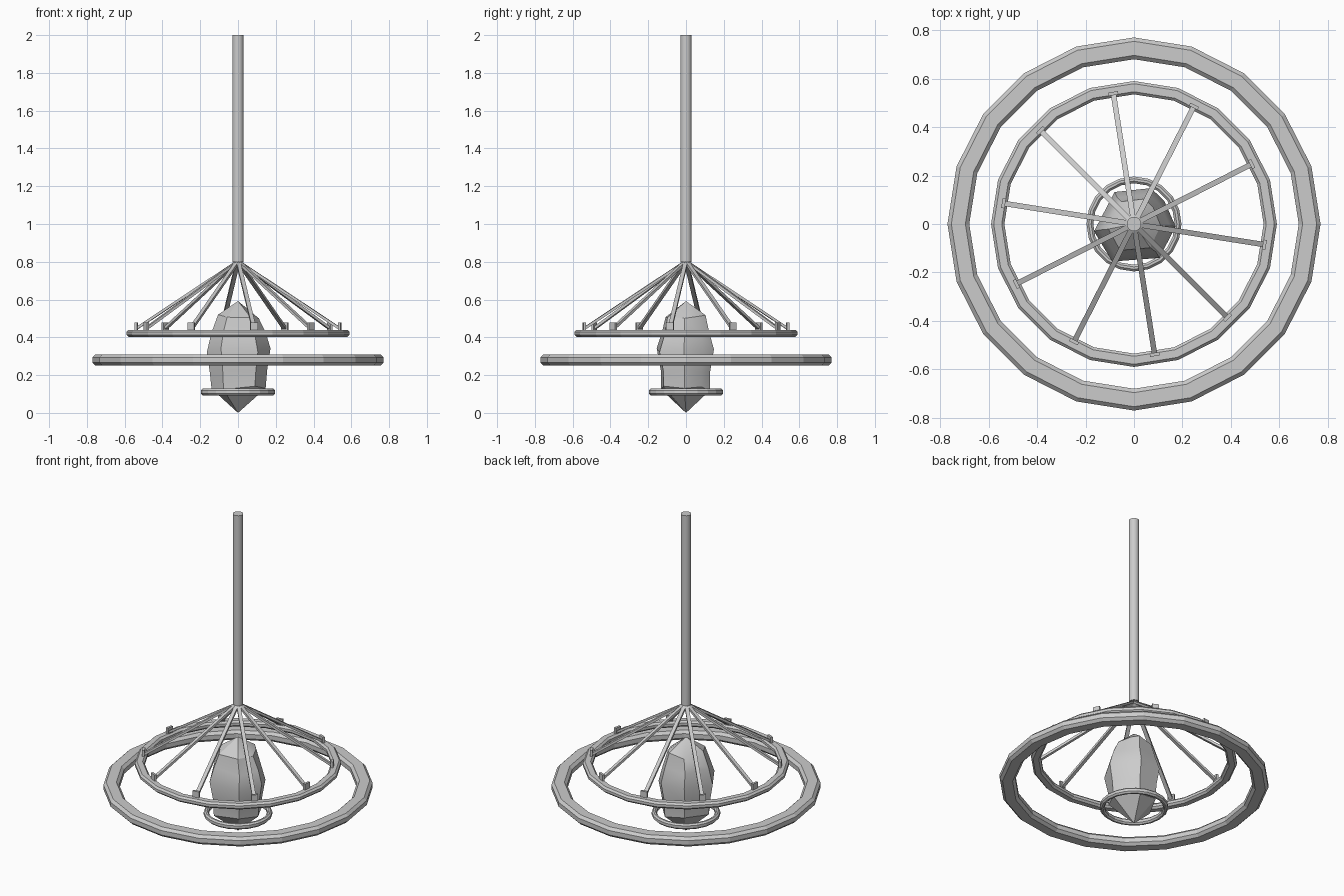
import bpy, bmesh, math
from mathutils import Vector, Matrix

if "Cube" in bpy.data.objects:
    bpy.data.objects.remove(bpy.data.objects["Cube"])


def finish(name, bm, smooth=None):
    bmesh.ops.recalc_face_normals(bm, faces=bm.faces)
    me = bpy.data.meshes.new(name)
    bm.to_mesh(me)
    bm.free()
    ob = bpy.data.objects.new(name, me)
    bpy.context.collection.objects.link(ob)
    if smooth:
        bpy.ops.object.select_all(action='DESELECT')
        ob.select_set(True)
        bpy.context.view_layer.objects.active = ob
        bpy.ops.object.shade_smooth_by_angle(angle=math.radians(smooth))
    return ob


def ring(name, r_in, r_out, z0, z1, bevel, sides=20):
    """Polygonal hoop with a bevelled rectangular section."""
    b = bevel
    prof = [(r_in, z0 + b), (r_in + b, z0), (r_out - b, z0), (r_out, z0 + b),
            (r_out, z1 - b), (r_out - b, z1), (r_in + b, z1), (r_in, z1 - b)]
    bm = bmesh.new()
    rows = []
    for i in range(sides):
        a = math.tau * i / sides
        rows.append([bm.verts.new((r * math.cos(a), r * math.sin(a), z)) for r, z in prof])
    n = len(prof)
    for i in range(sides):
        p, q = rows[i], rows[(i + 1) % sides]
        for j in range(n):
            k = (j + 1) % n
            bm.faces.new((p[j], q[j], q[k], p[k]))
    return finish(name, bm)


# Hoops
ring("outer_ring", 0.68, 0.77, 0.25, 0.31, 0.016)
ring("spoke_ring", 0.535, 0.59, 0.402, 0.44, 0.011)
ring("lower_ring", 0.168, 0.196, 0.093, 0.128, 0.009)

# Hanging rod
bm = bmesh.new()
bmesh.ops.create_cone(bm, cap_ends=True, segments=16, radius1=0.03, radius2=0.03,
                      depth=1.2, matrix=Matrix.Translation((0, 0, 1.4)))
finish("hanging_rod", bm, 30)

# Ten spokes with small mounting blocks
for i in range(10):
    turn = Matrix.Rotation(math.radians(-9 + 36 * i), 4, 'Z')
    start, end = Vector((0.005, 0, 0.8)), Vector((0.54, 0, 0.45))
    d = end - start
    bm = bmesh.new()
    bmesh.ops.create_cube(bm, size=1, matrix=turn @ Matrix.Translation((start + end) / 2)
                          @ d.to_track_quat('X', 'Z').to_matrix().to_4x4()
                          @ Matrix.Diagonal((d.length, 0.022, 0.014, 1)))
    finish(f"spoke_{i + 1}", bm)
    bm = bmesh.new()
    bmesh.ops.create_cube(bm, size=1, matrix=turn @ Matrix.Translation((0.545, 0, 0.457))
                          @ Matrix.Diagonal((0.014, 0.04, 0.042, 1)))
    finish(f"spoke_block_{i + 1}", bm)

# Rough crystal: irregular plan scaled through stacked levels
plan = [(0.172, -0.01), (0.125, 0.095), (0.07, 0.148), (-0.08, 0.132),
        (-0.165, -0.03), (-0.09, -0.155), (0.105, -0.14)]
levels = [(0.13, 0.85, 0.85), (0.22, 0.9, 0.86), (0.33, 1.0, 1.0),
          (0.42, 0.86, 0.82), (0.51, 0.64, 0.7)]
bm = bmesh.new()
rows = []
for k, (z, sx, sy) in enumerate(levels):
    rows.append([bm.verts.new((x * sx, y * sy, z + 0.012 * math.sin(2.4 * j + k)))
                 for j, (x, y) in enumerate(plan)])
n = len(plan)
bottom, top = bm.verts.new((0, 0, 0)), bm.verts.new((0, 0, 0.592))
for j in range(n):
    k = (j + 1) % n
    bm.faces.new((bottom, rows[0][k], rows[0][j]))
    bm.faces.new((top, rows[-1][j], rows[-1][k]))
    for p, q in zip(rows, rows[1:]):
        bm.faces.new((p[j], p[k], q[k], q[j]))
bmesh.ops.triangulate(bm, faces=bm.faces)
finish("crystal", bm, 30)
